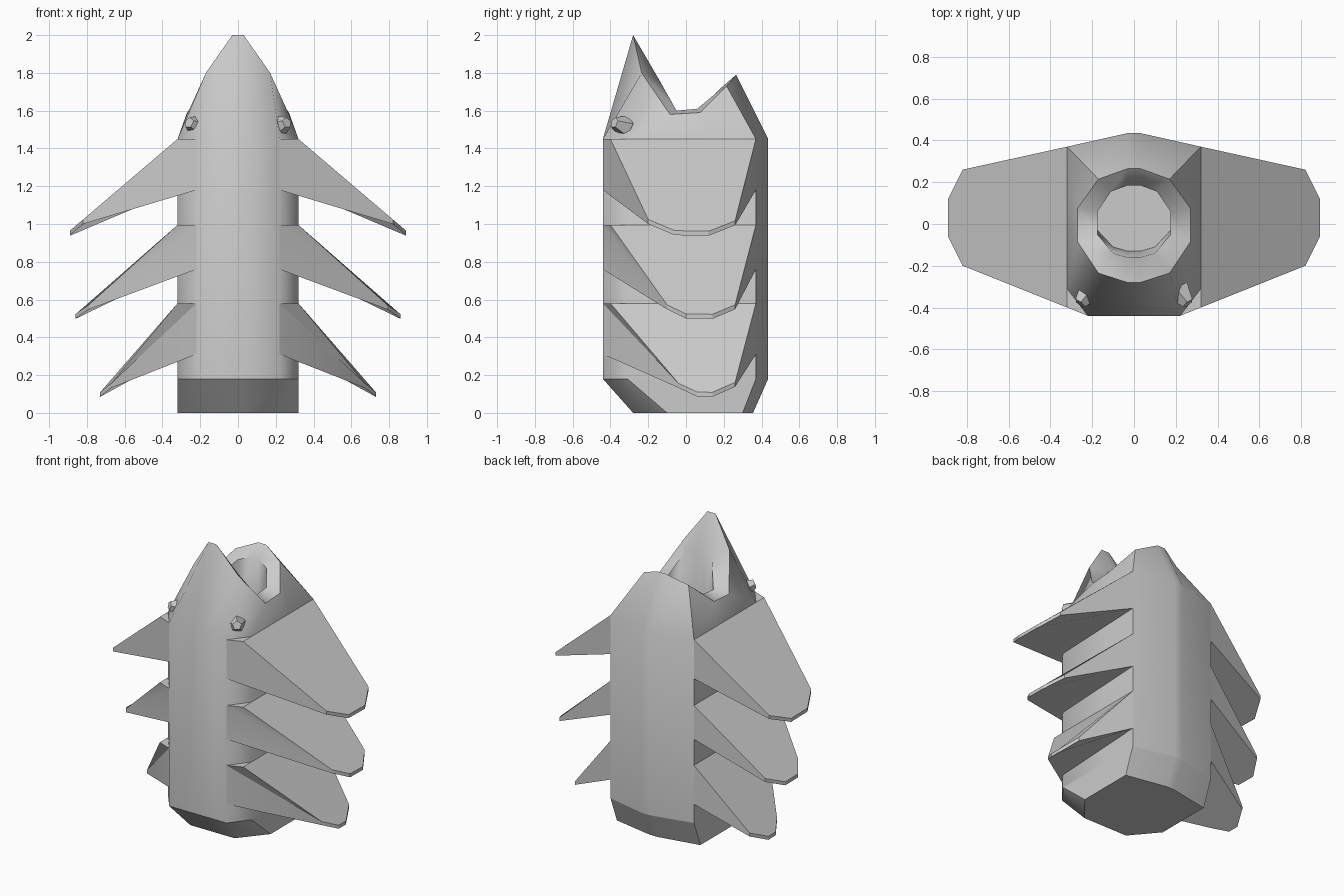
import bpy, bmesh, math
from mathutils import Vector

if "Cube" in bpy.data.objects:
    bpy.data.objects.remove(bpy.data.objects["Cube"])


def finish(name, bm, angle):
    bmesh.ops.recalc_face_normals(bm, faces=bm.faces)
    me = bpy.data.meshes.new(name)
    bm.to_mesh(me)
    bm.free()
    ob = bpy.data.objects.new(name, me)
    bpy.context.collection.objects.link(ob)
    bpy.ops.object.select_all(action='DESELECT')
    ob.select_set(True)
    bpy.context.view_layer.objects.active = ob
    bpy.ops.object.shade_smooth_by_angle(angle=math.radians(angle))
    return ob


def loft(name, rings, angle, cap_start=False, cap_end=False):
    """Skin a stack of half rings (front to back, x > 0), each mirrored in x."""
    bm = bmesh.new()
    loops = []
    for half in rings:
        full = half + [(-x, y, z) for x, y, z in reversed(half)]
        loops.append([bm.verts.new(p) for p in full])
    n = len(loops[0])
    for a, b in zip(loops, loops[1:]):
        for i in range(n):
            j = (i + 1) % n
            bm.faces.new((a[i], a[j], b[j], b[i]))
    if cap_start:
        bm.faces.new(loops[0])
    if cap_end:
        bm.faces.new(loops[-1])
    return finish(name, bm, angle)


def at(half, z):
    return [(x, y, z) for x, y in half]


# Cross-sections
section = [(.03, -.44), (.22, -.44), (.32, -.31), (.32, .1), (.32, .37), (.03, .435)]
foot = [(.03, -.28), (.17, -.28), (.32, -.1), (.32, .1), (.32, .3), (.03, .355)]
rim = [(.03, -.28, 2), (.17, -.235, 1.8), (.27, -.085, 1.58),
       (.27, .075, 1.59), (.17, .215, 1.73), (.03, .265, 1.79)]
inner = [(.03, -.16, 1.79), (.1, -.14, 1.76), (.175, -.05, 1.6),
         (.175, .06, 1.61), (.11, .155, 1.69), (.03, .185, 1.72)]
floor = [(.03, -.13), (.1, -.11), (.175, -.03), (.175, .06), (.11, .155), (.03, .185)]

# Body with peaked hollow top, and tapered base
loft("body", [at(section, .18), at(section, 1.45), rim, inner, at(floor, 1.35)], 55, cap_end=True)
loft("base", [at(foot, 0), at(section, .18)], 40, cap_start=True)


# Drooping side fins: wedges thinning to a clipped tip
def fin(name, top, bottom, tip):
    root = [(.22, -.44), (.32, .37)]
    for side, s in (("right", 1), ("left", -1)):
        bm = bmesh.new()
        up = [bm.verts.new((s * x, y, top)) for x, y in root]
        lo = [bm.verts.new((s * x, y, bottom)) for x, y in root]
        mid_up = bm.verts.new((s * .32, -.40, top))
        t_up = [bm.verts.new((s * x, y, z + .012)) for x, y, z in tip]
        t_lo = [bm.verts.new((s * x, y, z - .012)) for x, y, z in tip]
        u = [up[0]] + t_up + [up[1]]
        l = [lo[0]] + t_lo + [lo[1]]
        for i in range(len(u) - 1):
            bm.faces.new((u[i], u[i + 1], l[i + 1], l[i]))
        # upper skin and lower skin
        bm.faces.new((up[0], t_up[0], mid_up))
        bm.faces.new((mid_up, *t_up, up[1]))
        bm.faces.new((up[0], mid_up, up[1]))
        bm.faces.new(l)
        bm.faces.new((up[0], up[1], lo[1], lo[0]))
        finish(f"{name}_{side}", bm, 20)


fin("upper_fin", 1.45, 1.18, [(.82, -.2, 1.012), (.89, -.06, .953), (.89, .12, .95), (.82, .26, 1.005)])
fin("middle_fin", .995, .76, [(.79, -.1, .56), (.86, 0, .512), (.86, .14, .51), (.79, .26, .56)])
fin("lower_fin", .58, .31, [(.67, -.04, .145), (.73, .06, .098), (.73, .14, .097), (.67, .26, .15)])

# Small faceted eyes
for side, s in (("right", 1), ("left", -1)):
    bm = bmesh.new()
    bmesh.ops.create_cone(bm, cap_ends=True, segments=5, radius1=.062, radius2=.03, depth=.08)
    aim = Vector((s * .6, -.75, .3)).to_track_quat('Z', 'Y').to_matrix()
    bmesh.ops.rotate(bm, verts=bm.verts, matrix=aim)
    bmesh.ops.translate(bm, verts=bm.verts, vec=(s * .235, -.35, 1.525))
    finish(f"eye_{side}", bm, 30)
